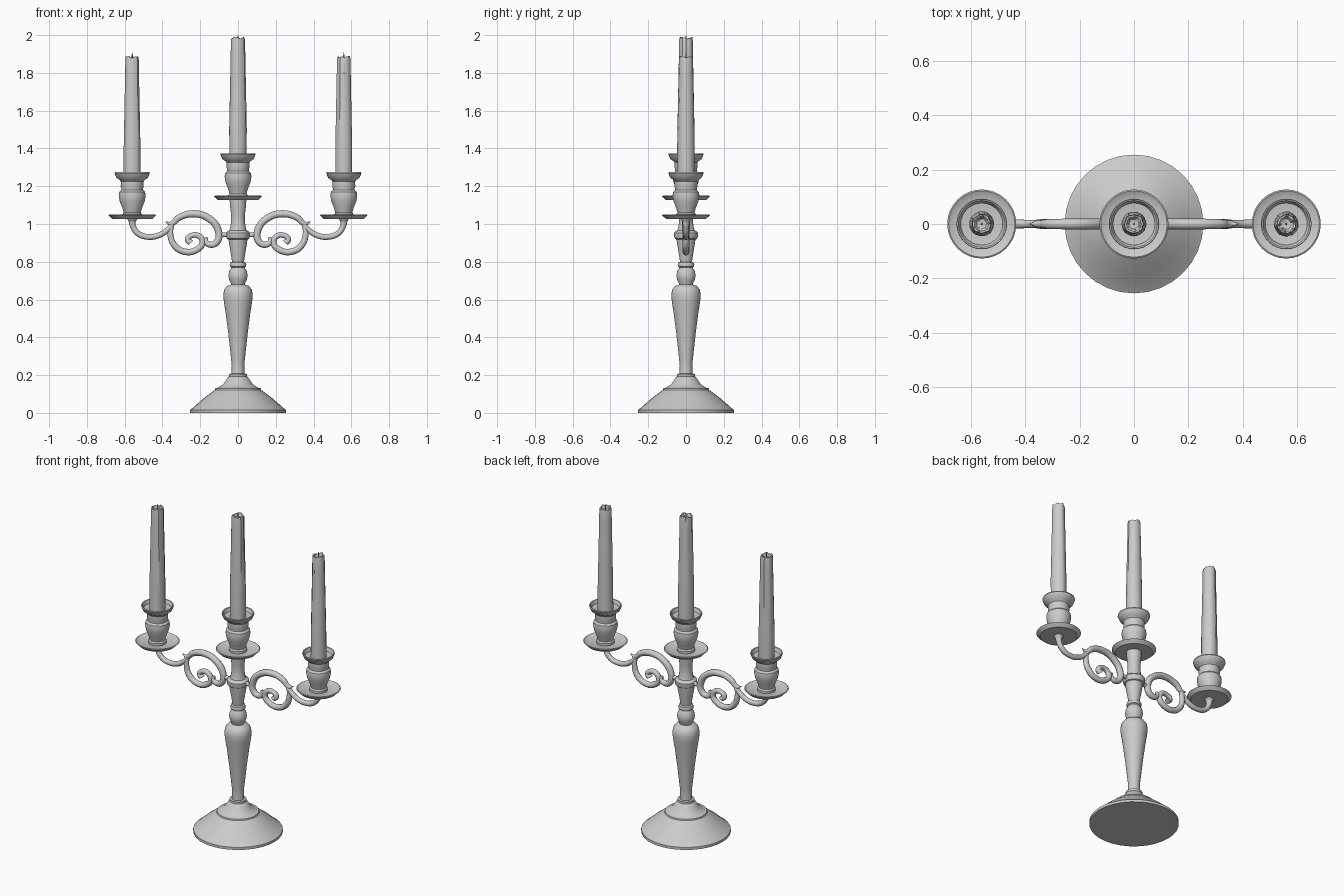
import bpy, bmesh, math, random

if "Cube" in bpy.data.objects:
    bpy.data.objects.remove(bpy.data.objects["Cube"])

random.seed(4)
metal = bpy.data.materials.new("grey_metal")
metal.diffuse_color = (0.6, 0.6, 0.6, 1)
metal.use_nodes = True
metal.node_tree.nodes["Principled BSDF"].inputs["Base Color"].default_value = metal.diffuse_color


def finish(obj, angle=35):
    obj.data.materials.clear()
    obj.data.materials.append(metal)
    bpy.ops.object.select_all(action='DESELECT')
    obj.select_set(True)
    bpy.context.view_layer.objects.active = obj
    if obj.type == 'CURVE':
        bpy.ops.object.convert(target='MESH')
        obj = bpy.context.view_layer.objects.active
    bpy.ops.object.shade_smooth_by_angle(angle=math.radians(angle))
    return obj


def lathe(name, profile, x=0, dz=0, n=32, wobble=None):
    """Revolve (radius, z) points about a vertical axis."""
    bm = bmesh.new()
    rings = []
    for k, (r, z) in enumerate(profile):
        if r < 1e-5:
            rings.append([bm.verts.new((x, 0, z + dz))] * n)
            continue
        ring = []
        for i in range(n):
            a = 2 * math.pi * i / n
            rr, zz = wobble(k, i, r, z) if wobble else (r, z)
            ring.append(bm.verts.new((x + rr * math.cos(a), rr * math.sin(a), zz + dz)))
        rings.append(ring)
    for lo, hi in zip(rings, rings[1:]):
        for i in range(n):
            j = (i + 1) % n
            corners = list(dict.fromkeys((lo[i], lo[j], hi[j], hi[i])))
            if len(corners) > 2:
                bm.faces.new(corners)
    bmesh.ops.recalc_face_normals(bm, faces=bm.faces)
    me = bpy.data.meshes.new(name)
    bm.to_mesh(me)
    bm.free()
    obj = bpy.data.objects.new(name, me)
    bpy.context.collection.objects.link(obj)
    return finish(obj)


def tube(name, pts, side=1):
    """Smooth round rod through (x, z, radius) points, mirrored by side."""
    cu = bpy.data.curves.new(name, 'CURVE')
    cu.dimensions = '3D'
    cu.bevel_depth = 1
    cu.bevel_resolution = 3
    cu.resolution_u = 6
    cu.use_fill_caps = True
    sp = cu.splines.new('BEZIER')
    sp.bezier_points.add(len(pts) - 1)
    for p, (x, z, r) in zip(sp.bezier_points, pts):
        p.co = (side * x, 0, z)
        p.radius = r
        p.handle_left_type = p.handle_right_type = 'AUTO'
    obj = bpy.data.objects.new(name, cu)
    bpy.context.collection.objects.link(obj)
    return finish(obj, 50)


# Foot and turned column
lathe("base", [(0, 0), (.255, 0), (.255, .016), (.245, .022), (.185, .075), (.122, .122),
               (.12, .13), (.105, .134), (.08, .15), (.062, .175), (.052, .19),
               (.048, .192), (.048, .206), (.034, .208), (0, .208)])
lathe("column", [(0, .2), (.036, .2), (.033, .25), (.036, .28), (.05, .41), (.064, .52),
                 (.075, .59), (.078, .625), (.073, .652), (.058, .672), (.036, .68),
                 (.037, .685), (.047, .705), (.051, .727), (.046, .752), (.035, .77),
                 (.042, .775), (.044, .785), (.04, .796), (.032, .8), (.036, .83),
                 (.048, .9), (.05, .918), (.058, .922), (.063, .932), (.063, .953),
                 (.056, .962), (.045, .966), (.041, .98), (.036, 1.02), (.038, 1.06),
                 (.043, 1.1), (.044, 1.13), (0, 1.13)])

# Drip plate, cup with flared rim: one profile shared by all three holders
PLATE = [(0, 1.127), (.106, 1.127), (.127, 1.147), (.122, 1.15), (.1, 1.138), (0, 1.138)]
CUP = [(0, 1.135), (.052, 1.135), (.052, 1.152), (.045, 1.16), (.052, 1.185), (.066, 1.22),
       (.071, 1.25), (.068, 1.27), (.058, 1.28), (.058, 1.29), (.061, 1.3), (.06, 1.325),
       (.068, 1.334), (.083, 1.344), (.093, 1.368), (.091, 1.374), (.086, 1.372),
       (.077, 1.352), (.045, 1.348), (0, 1.348)]
# Tapered candle with a hollow, uneven rim
CANDLE = [(0, 1.34), (.045, 1.34), (.045, 1.5), (.041, 1.7), (.037, 1.9), (.036, 1.97),
          (.034, 1.985), (.027, 1.984), (.018, 1.97), (0, 1.966)]

for label, x, dz in (("center", 0, 0), ("left", -.56, -.1), ("right", .56, -.1)):
    bumps = [random.uniform(-.006, .006) for _ in range(24)]
    flutes = [random.uniform(-.002, .002) for _ in range(24)]

    def melt(k, i, r, z):
        return r + (flutes[i] if k > 1 else 0), z + (bumps[i] if k in (6, 7) else 0)

    lathe(label + "_drip_plate", PLATE, x, dz)
    lathe(label + "_cup", CUP, x, dz)
    lathe(label + "_candle", CANDLE, x, dz, 24, melt)
    lathe(label + "_wick", [(0, 1.96), (.004, 1.96), (.003, 1.995), (0, 2.0 if x == 0 else 2.01)],
          x, dz, 8)

# Mirrored scroll arms
for label, s in (("left", -1), ("right", 1)):
    # upper scroll, tapering to a pointed leaf tip at its outer end
    tube(label + "_upper_scroll",
         [(.385, 1.012, .002), (.352, 1.002, .014), (.315, 1.033, .018), (.235, 1.054, .02),
          (.155, 1.03, .02), (.106, .97, .02), (.108, .91, .019), (.145, .89, .017),
          (.172, .91, .014), (.165, .93, .008)], s)
    # lower spiral curling inward
    tube(label + "_lower_spiral",
         [(.345, 1.005, .01), (.358, .95, .016), (.335, .885, .018), (.28, .853, .018),
          (.222, .862, .018), (.188, .9, .017), (.205, .935, .016), (.242, .94, .015),
          (.266, .918, .016), (.25, .9, .018)], s)
    # slender arm carrying the outer cup
    tube(label + "_arm",
         [(.34, 1.01, .012), (.375, .967, .015), (.425, .938, .016), (.48, .932, .016),
          (.53, .95, .016), (.555, .985, .016), (.56, 1.012, .019), (.56, 1.03, .03)], s)
    # lug joining the scroll to the column collar
    tube(label + "_lug", [(.05, .943, .013), (.1, .943, .013)], s)
